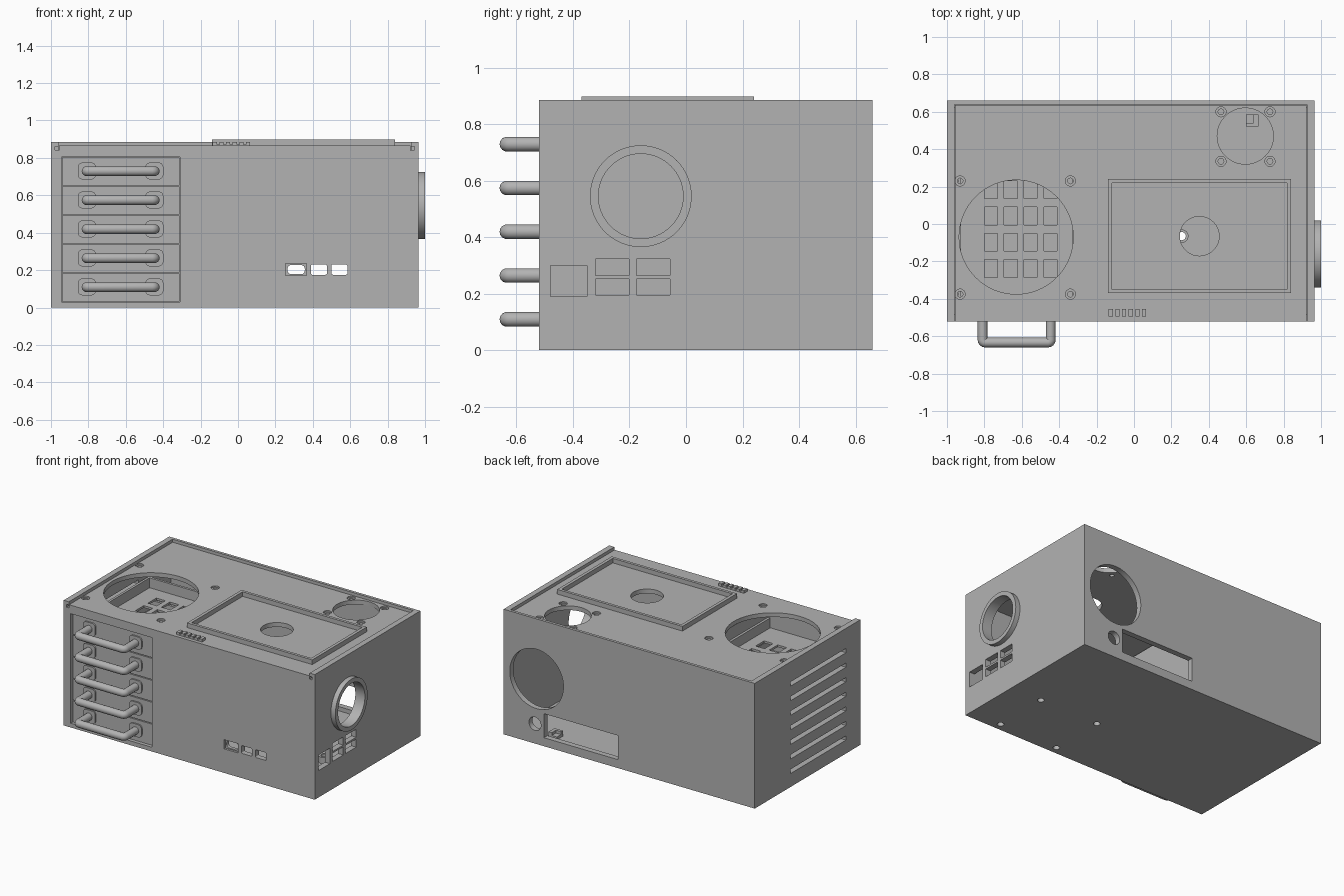
import bpy, bmesh, math
from mathutils import Matrix, Vector

if "Cube" in bpy.data.objects:
    bpy.data.objects.remove(bpy.data.objects["Cube"])

grey = bpy.data.materials.new("plain_grey")
grey.use_nodes = True
grey.diffuse_color = (0.45, 0.45, 0.45, 1)
grey.node_tree.nodes["Principled BSDF"].inputs["Base Color"].default_value = (0.45, 0.45, 0.45, 1)


def finish(name, bm):
    mesh = bpy.data.meshes.new(name)
    bm.to_mesh(mesh)
    bm.free()
    obj = bpy.data.objects.new(name, mesh)
    bpy.context.collection.objects.link(obj)
    mesh.materials.append(grey)
    return obj


def box(name, x0, x1, y0, y1, z0, z1, radius=0):
    """Box from its bounds; radius rounds the edges running along y."""
    bm = bmesh.new()
    size = Vector((x1 - x0, y1 - y0, z1 - z0))
    mid = Vector((x0 + x1, y0 + y1, z0 + z1)) / 2
    bmesh.ops.create_cube(bm, size=1, matrix=Matrix.Translation(mid) @ Matrix.Diagonal((*size, 1)))
    if radius:
        edges = [e for e in bm.edges if abs(e.verts[0].co.y - e.verts[1].co.y) > size.y / 2]
        bmesh.ops.bevel(bm, geom=edges, offset=radius, segments=6, profile=0.5, affect='EDGES')
    return finish(name, bm)


def rod(name, center, radius, depth, axis='Z', sides=64):
    turn = {'X': Matrix.Rotation(math.pi / 2, 4, 'Y'),
            'Y': Matrix.Rotation(math.pi / 2, 4, 'X'), 'Z': Matrix()}[axis]
    bm = bmesh.new()
    bmesh.ops.create_cone(bm, cap_ends=True, segments=sides, radius1=radius, radius2=radius,
                          depth=depth, matrix=Matrix.Translation(center) @ turn)
    return finish(name, bm)


def carve(obj, cutters):
    """Subtract the cutters, bake the result and drop the cutters."""
    for c in cutters:
        c.hide_render = True
        mod = obj.modifiers.new("cut", 'BOOLEAN')
        mod.operation, mod.solver, mod.object = 'DIFFERENCE', 'EXACT', c
    dg = bpy.context.evaluated_depsgraph_get()
    baked = bpy.data.meshes.new_from_object(obj.evaluated_get(dg))
    obj.modifiers.clear()
    obj.data = baked
    for c in cutters:
        bpy.data.objects.remove(c)
    return obj


L, R, F, B, H = -1, 0.965, -0.52, 0.66, 0.885   # case bounds
WALL = 0.04

# Case shell: cavity, lid channel, drawer bay and all wall openings
cuts = [
    box("cavity", L + WALL, R - WALL, F + WALL, B - WALL, 0.03, 1),
    box("lid_channel", L + WALL, R - WALL, F - 0.1, B - 0.02, 0.84, 1),
    box("drawer_bay", -0.945, -0.31, F - 0.1, F + 0.1, 0.03, 0.805),
    box("rear_panel_cut", 0.07, 0.65, B - 0.1, B + 0.1, 0.06, 0.23),
    rod("rear_fan_cut", (0.707, B, 0.46), 0.21, 0.2, 'Y'),
    rod("rear_plug_cut", (0.72, B, 0.14), 0.047, 0.2, 'Y'),
    rod("side_cut", (R, -0.16, 0.545), 0.15, 0.2, 'X'),
    box("side_port", R - 0.1, R + 0.1, -0.48, -0.35, 0.19, 0.3),
    box("front_port_recess", 0.255, 0.365, F - 0.1, F + 0.015, 0.17, 0.235),
    box("front_port", 0.265, 0.357, F - 0.1, F + 0.1, 0.178, 0.227, 0.02),
]
for x in (0.39, 0.5):
    cuts.append(box("front_port", x, x + 0.085, F - 0.1, F + 0.1, 0.175, 0.23, 0.008))
for y in (-0.32, -0.175):
    for z in (0.195, 0.265):
        cuts.append(box("side_port", R - 0.1, R + 0.1, y, y + 0.118, z, z + 0.057))
for i in range(7):
    z = 0.11 + 0.103 * i
    cuts.append(box("side_slot", L - 0.1, L + 0.06, -0.36, 0.26, z - 0.015, z + 0.015))
posts = [(x, y) for x in (0.255, 0.72) for y in (-0.065, -0.465)]
for x, y in posts:
    cuts.append(rod("post_cut", (x, y, 0), 0.022, 0.2, sides=24))
for x in (L + 0.028, R - 0.028):
    cuts.append(box("rail_groove", x - 0.006, x + 0.02, F - 0.1, B - 0.03, 0.842, 0.862)
                if x < 0 else
                box("rail_groove", x - 0.02, x + 0.006, F - 0.1, B - 0.03, 0.842, 0.862))
case = carve(box("case", L, R, F, B, 0, H), cuts)

# Board posts and a small block on the floor
for x, y in posts:
    carve(rod("board_post", (x, y, 0.05), 0.036, 0.05, sides=32),
          [rod("post_bore", (x, y, 0.05), 0.022, 0.2, sides=24)])
carve(box("floor_block", 0.6, 0.665, 0.52, 0.585, 0.025, 0.07),
      [box("notch", 0.59, 0.64, 0.54, 0.6, 0.05, 0.1)])

# Side ring
carve(rod("side_ring", (0.98, -0.16, 0.545), 0.18, 0.04, 'X'),
      [rod("ring_bore", (0.98, -0.16, 0.545), 0.15, 0.1, 'X')])

# Sliding lid with fan openings and countersunk screw holes
TOP = 0.865
lid_cuts = [rod("fan_cut", (-0.63, -0.07, TOP), 0.305, 0.2),
            rod("small_fan_cut", (0.595, 0.47, TOP), 0.15, 0.2),
            rod("screen_cut", (0.35, -0.065, TOP), 0.105, 0.2)]
screws = [(x, y) for x in (-0.93, -0.34) for y in (-0.375, 0.23)]
screws += [(x, y) for x in (0.465, 0.727) for y in (0.335, 0.6)]
for x, y in screws:
    lid_cuts.append(rod("screw_head", (x, y, TOP), 0.027, 0.02, sides=24))
    lid_cuts.append(rod("screw_hole", (x, y, TOP), 0.015, 0.2, sides=24))
carve(box("lid", L + WALL + 0.003, R - WALL - 0.003, F, B - 0.023, 0.835, TOP), lid_cuts)

# Raised screen frame
carve(box("screen_frame", -0.14, 0.84, -0.37, 0.24, TOP - 0.005, 0.898),
      [box("frame_opening", -0.118, 0.818, -0.35, 0.22, TOP + 0.001, 1),
       rod("frame_bore", (0.35, -0.065, TOP), 0.105, 0.2)])

# Ribbed finger grip on the lid
box("grip_base", -0.135, 0.065, -0.495, -0.455, TOP - 0.005, 0.872)
for i in range(6):
    x = -0.135 + 0.0355 * i
    box("grip_rib", x, x + 0.0225, -0.495, -0.455, 0.87, 0.884)

# Drawer bay wall
box("bay_wall", -0.308, -0.288, F + 0.03, 0.36, 0.02, 0.82)


def handle(z):
    """Bent bar swept along a rounded U path."""
    curve = bpy.data.curves.new("drawer_handle", 'CURVE')
    curve.dimensions = '3D'
    curve.bevel_depth, curve.bevel_resolution, curve.use_fill_caps = 0.026, 5, True
    spline = curve.splines.new('POLY')
    path = [(-0.81, -0.485)]
    for cx, start in ((-0.795, 180), (-0.46, 270)):
        for k in range(5):
            a = math.radians(start + 22.5 * k)
            path.append((cx + 0.015 * math.cos(a), -0.619 + 0.015 * math.sin(a)))
    path.append((-0.445, -0.485))
    spline.points.add(len(path) - 1)
    for p, (x, y) in zip(spline.points, path):
        p.co = (x, y, z, 1)
    obj = bpy.data.objects.new("handle_path", curve)
    bpy.context.collection.objects.link(obj)
    dg = bpy.context.evaluated_depsgraph_get()
    mesh = bpy.data.meshes.new_from_object(obj.evaluated_get(dg))
    bpy.data.objects.remove(obj)
    mesh.materials.clear()
    mesh.materials.append(grey)
    bpy.context.collection.objects.link(bpy.data.objects.new("drawer_handle", mesh))


# Five drawers: front, handle, pads and perforated tray
for i in range(5):
    z = 0.033 + 0.155 * i
    box("drawer_front", -0.942, -0.313, F + 0.02, F + 0.05, z, z + 0.149)
    for x in (-0.808, -0.447):
        box("handle_pad", x - 0.048, x + 0.048, F + 0.01, F + 0.03, z + 0.032, z + 0.122, 0.025)
    handle(z + 0.076)
    holes = [box("vent", -0.8 + 0.106 * c, -0.73 + 0.106 * c, -0.285 + 0.14 * r,
                 -0.19 + 0.14 * r, z - 0.1, z + 0.1) for c in range(4) for r in range(4)]
    carve(box("drawer_floor", -0.942, -0.313, F + 0.05, 0.35, z, z + 0.015), holes)
    for x in (-0.942, -0.33):
        box("drawer_side", x, x + 0.017, F + 0.05, 0.35, z + 0.015, z + 0.085)
    box("drawer_back", -0.925, -0.33, 0.333, 0.35, z + 0.015, z + 0.085)

# Smooth round faces, keep hard edges
bpy.ops.object.select_all(action='DESELECT')
for obj in bpy.context.scene.objects:
    if obj.type == 'MESH' and grey.name in obj.data.materials:
        obj.select_set(True)
        bpy.context.view_layer.objects.active = obj
bpy.ops.object.shade_smooth_by_angle(angle=math.radians(30))
